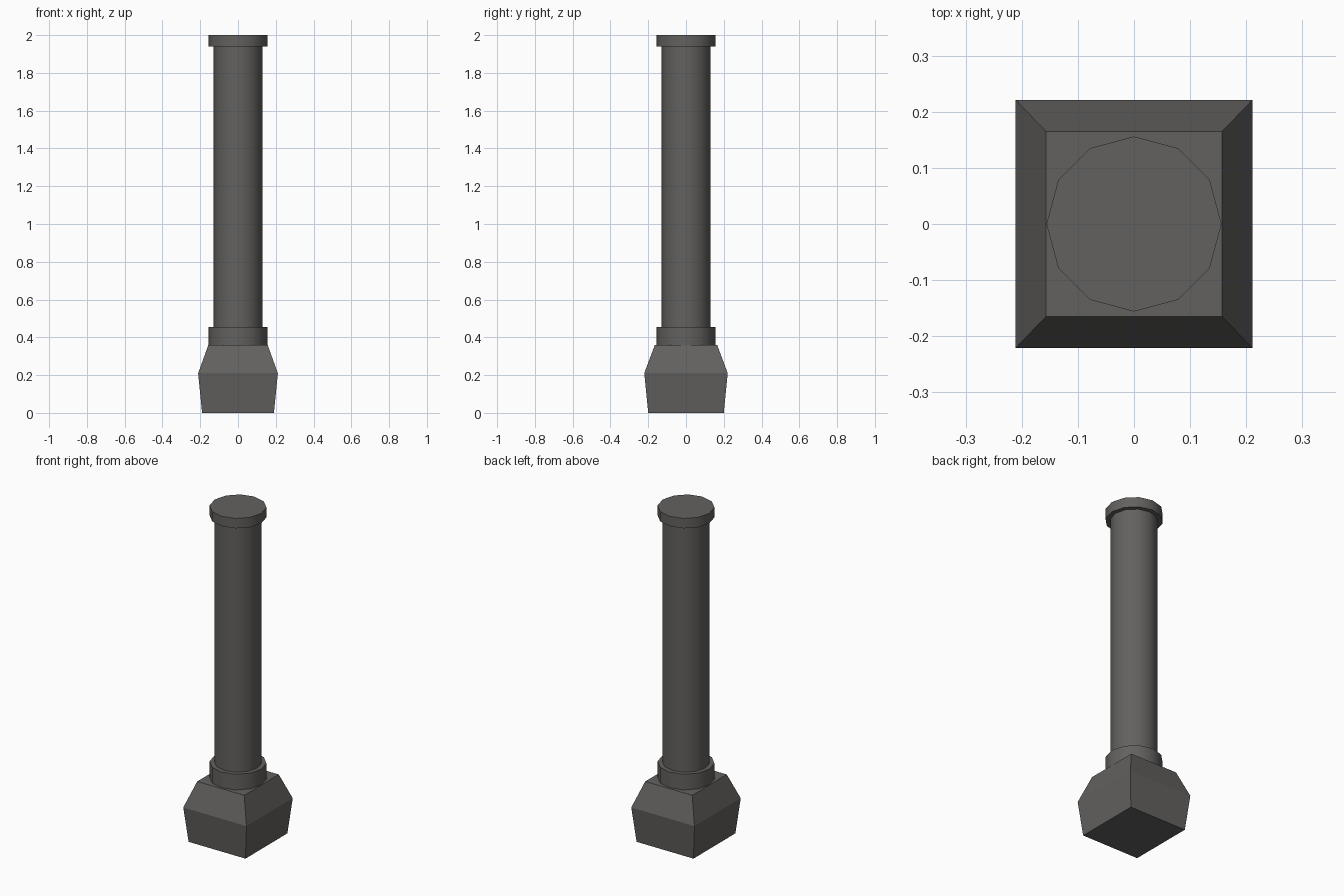
import bpy, bmesh, math

if "Cube" in bpy.data.objects:
    bpy.data.objects.remove(bpy.data.objects["Cube"])

stone = bpy.data.materials.new("dark_grey_stone")
stone.diffuse_color = (0.125, 0.12, 0.115, 1)
stone.use_nodes = True
stone.node_tree.nodes["Principled BSDF"].inputs["Base Color"].default_value = stone.diffuse_color


def loft(name, rings, smooth):
    """Skin a stack of rings and close both ends."""
    bm = bmesh.new()
    loops = [[bm.verts.new(p) for p in ring] for ring in rings]
    n = len(loops[0])
    for a, b in zip(loops, loops[1:]):
        for i in range(n):
            j = (i + 1) % n
            bm.faces.new((a[i], a[j], b[j], b[i]))
    bm.faces.new(loops[0][::-1])
    bm.faces.new(loops[-1])
    bmesh.ops.recalc_face_normals(bm, faces=bm.faces)
    mesh = bpy.data.meshes.new(name)
    bm.to_mesh(mesh)
    bm.free()
    mesh.materials.append(stone)
    obj = bpy.data.objects.new(name, mesh)
    bpy.context.collection.objects.link(obj)
    if smooth:
        bpy.ops.object.select_all(action='DESELECT')
        obj.select_set(True)
        bpy.context.view_layer.objects.active = obj
        bpy.ops.object.shade_smooth_by_angle(angle=math.radians(40))
    return obj


def square(hx, hy, z):
    return [(-hx, -hy, z), (hx, -hy, z), (hx, hy, z), (-hx, hy, z)]


def circle(r, z, n=12):
    return [(r * math.cos(2 * math.pi * i / n),
             r * math.sin(2 * math.pi * i / n), z) for i in range(n)]


# Flared square plinth with sloping shoulders
loft("plinth", [square(0.19, 0.20, 0), square(0.211, 0.221, 0.21),
                square(0.157, 0.165, 0.36)], False)

# Collar, shaft and cap as one twelve-sided column
loft("column", [circle(r, z) for r, z in (
    (0.156, 0.36), (0.156, 0.455), (0.13, 0.455),
    (0.13, 1.94), (0.156, 1.94), (0.156, 2.0))], True)
